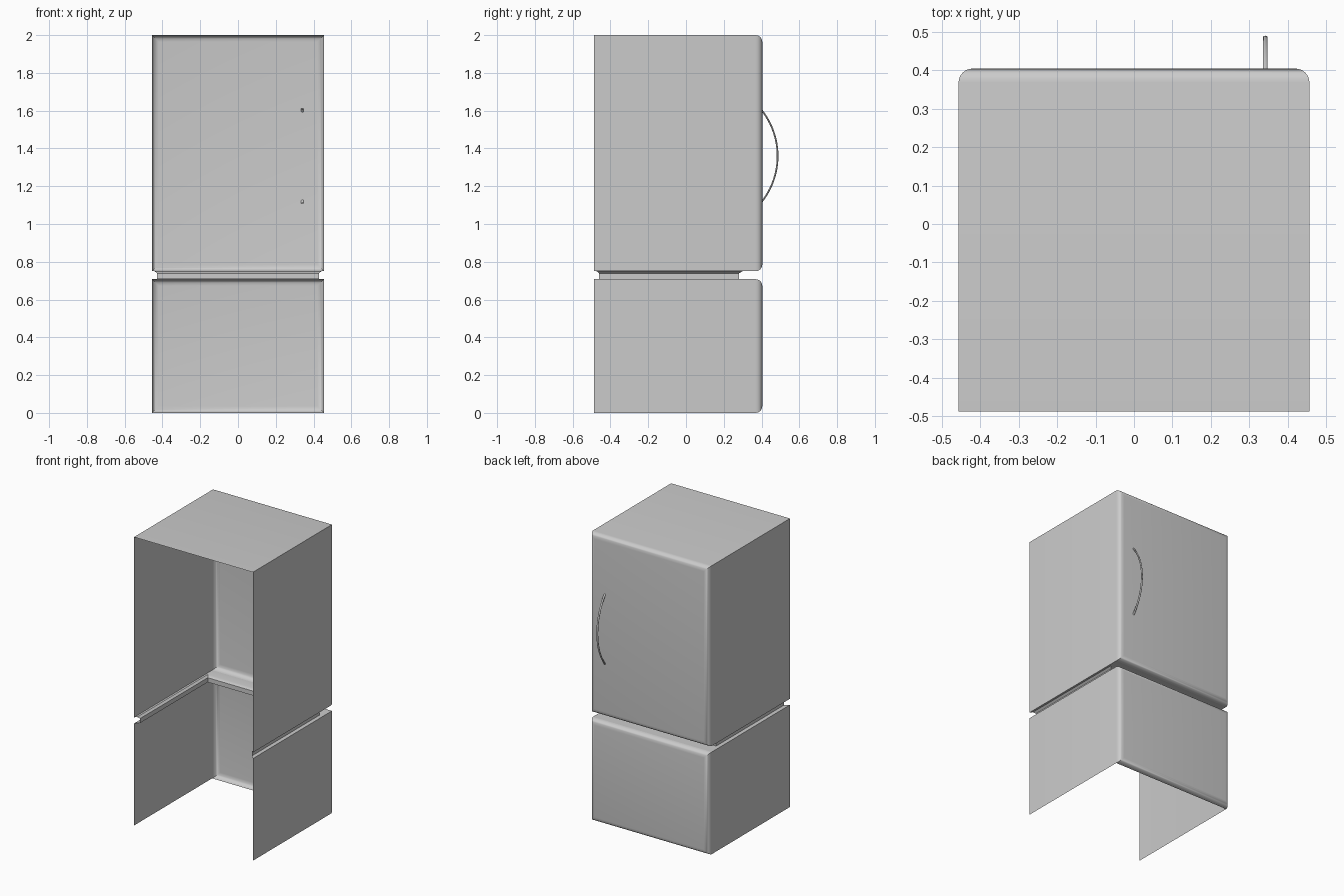
import bpy
import math

if "Cube" in bpy.data.objects:
    bpy.data.objects.remove(bpy.data.objects["Cube"])

W, BACK, FRONT, R = 0.456, -0.488, 0.404, 0.036   # half width, open end, door face, edge radius
SEG = 6


def make_object(name, verts, faces):
    mesh = bpy.data.meshes.new(name)
    mesh.from_pydata(verts, [], faces)
    mesh.update()
    ob = bpy.data.objects.new(name, mesh)
    bpy.context.collection.objects.link(ob)
    bpy.ops.object.select_all(action='DESELECT')
    ob.select_set(True)
    bpy.context.view_layer.objects.active = ob
    bpy.ops.object.shade_smooth_by_angle(angle=math.radians(35))
    return ob


def shell(name, z0, z1, open_side):
    """Box open at the -y end and on one side, with rounded edges round the door face."""
    rings = [(BACK, 0.0)]
    for i in range(SEG + 1):
        a = math.pi / 2 * i / SEG
        rings.append((FRONT - R + R * math.sin(a), R * (1 - math.cos(a))))
    verts, faces = [], []
    for y, d in rings:
        verts += [(-W + d, y, z0 + d), (W - d, y, z0 + d),
                  (W - d, y, z1 - d), (-W + d, y, z1 - d)]
    for i in range(len(rings) - 1):
        for k in range(4):                     # 0 bottom, 1 right, 2 top, 3 left
            if i == 0 and k == open_side:
                continue
            a, b = i * 4 + k, i * 4 + (k + 1) % 4
            faces.append((a, b, b + 4, a + 4))
    n = (len(rings) - 1) * 4
    faces.append((n, n + 1, n + 2, n + 3))
    return make_object(name, verts, faces)


def u_strip(name, profile):
    """Loft U-shaped rows, each given as half width, start y, end y, z."""
    verts, faces = [], []
    for w, ya, yb, z in profile:
        verts += [(-w, ya, z), (-w, yb, z), (w, yb, z), (w, ya, z)]
    for i in range(len(profile) - 1):
        for k in range(3):
            a = i * 4 + k
            faces.append((a, a + 4, a + 5, a + 1))
    return make_object(name, verts, faces)


# Upper and lower compartments
shell("upper_cabinet", 0.75, 2.0, 0)
lower = shell("lower_cabinet", 0.0, 0.708, 0)

# The lower cabinet is open above as well: drop its flat top panel
keep = [tuple(p.vertices) for p in lower.data.polygons
        if not (p.normal.z ** 2 > 0.99 and p.area > 0.3)]
pts = [tuple(v.co) for v in lower.data.vertices]
bpy.data.objects.remove(lower)
make_object("lower_cabinet", pts, keep)

# Recessed neck joining the compartments, with its flanges
u_strip("recessed_neck", [
    (W, BACK, FRONT - R, 0.75),
    (0.442, -0.473, 0.30, 0.75),
    (0.428, -0.46, 0.28, 0.739),
    (0.428, -0.46, 0.28, 0.708),
    (W, BACK, FRONT - R, 0.708)])

# Bowed tubular handle
HX, HZ, HALF, SAG, TUBE = 0.341, 1.36, 0.25, 0.09, 0.0065
rad = (HALF ** 2 + SAG ** 2) / (2 * SAG)
end = math.asin(HALF / rad)
N, S = 24, 10
verts, faces = [], []
for i in range(N + 1):
    t = -end + 2 * end * i / N
    for k in range(S):
        p = 2 * math.pi * k / S
        r = rad + 0.7 * TUBE * math.cos(p)
        verts.append((HX + TUBE * math.sin(p),
                      0.485 - rad + r * math.cos(t), HZ + r * math.sin(t)))
for i in range(N):
    for k in range(S):
        a, b = i * S + k, i * S + (k + 1) % S
        faces.append((a, b, b + S, a + S))
make_object("door_handle", verts, faces)
